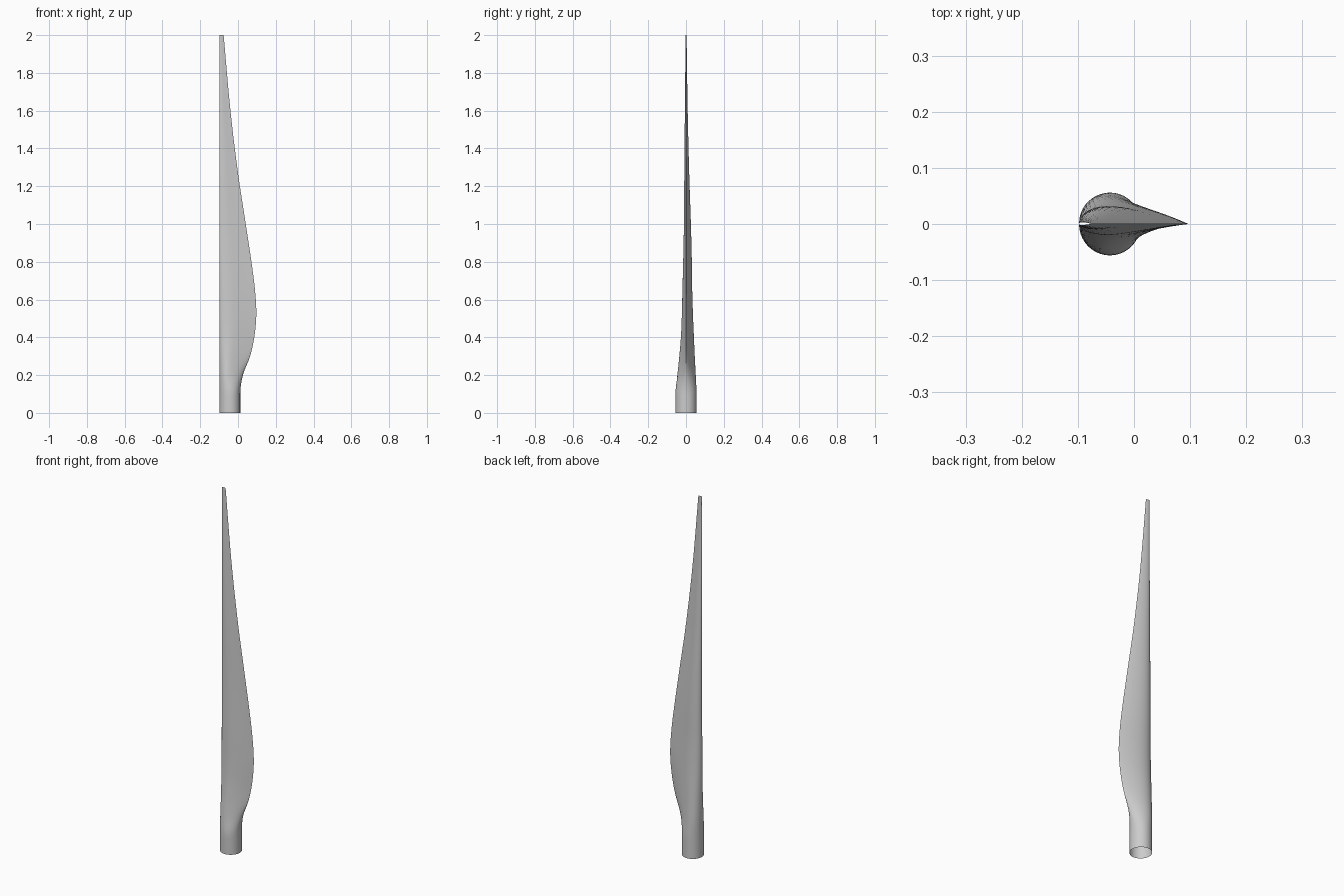
import bpy, bmesh, math

if "Cube" in bpy.data.objects:
    bpy.data.objects.remove(bpy.data.objects["Cube"])

# stations: z, trailing edge x, +y bulge, -y bulge, airfoil blend (0 = round root)
LEAD = -0.098
ST = [(0.0, 0.012, 0.056, 0.056, 0.0),
      (0.1, 0.012, 0.056, 0.056, 0.0),
      (0.2, 0.026, 0.053, 0.048, 0.4),
      (0.3, 0.064, 0.047, 0.036, 0.85),
      (0.4, 0.086, 0.042, 0.027, 1.0),
      (0.52, 0.097, 0.037, 0.022, 1.0),
      (0.65, 0.090, 0.033, 0.019, 1.0),
      (0.8, 0.071, 0.031, 0.015, 1.0),
      (1.0, 0.041, 0.026, 0.011, 1.0),
      (1.27, 0.000, 0.017, 0.009, 1.0),
      (1.6, -0.040, 0.009, 0.006, 1.0),
      (2.0, -0.076, 0.003, 0.002, 1.0)]
HALF, STEPS = 20, 5


def hermite(i, t):
    """Smooth interpolation between stations i and i+1, respecting spacing."""
    a, b = ST[i], ST[i + 1]
    p, n = ST[max(i - 1, 0)], ST[min(i + 2, len(ST) - 1)]
    h = b[0] - a[0]
    out = [a[0] + h * t]
    for k in range(1, 5):
        m0 = (b[k] - p[k]) / (b[0] - p[0]) * h
        m1 = (n[k] - a[k]) / (n[0] - a[0]) * h
        if a[k] == b[k]:
            m0 = m1 = 0
        if i > 0 and p[k] == a[k]:
            m0 = 0
        if i + 2 < len(ST) and n[k] == b[k]:
            m1 = 0
        out.append((2*t**3 - 3*t*t + 1) * a[k] + (t**3 - 2*t*t + t) * m0
                   + (3*t*t - 2*t**3) * b[k] + (t**3 - t*t) * m1)
    return out


def foil(u, lower):
    """Airfoil half thickness, peak 1; the lower side is hollowed toward the rear."""
    y = (0.2969 * math.sqrt(u) - 0.126 * u - 0.3516 * u**2 + 0.2843 * u**3 - 0.1036 * u**4) / 0.1
    return y * (1 - 0.55 * max(0, u - 0.3) / 0.7) if lower else y


def section(z, te, up, lo, w):
    pts = []
    for j in range(2 * HALF):
        a = 2 * math.pi * j / (2 * HALF)
        u = (1 + math.cos(a)) / 2
        lower = j > HALF
        y = (1 - w) * abs(math.sin(a)) + w * foil(u, lower)
        if j in (0, HALF):
            y = 0
        pts.append((LEAD + u * (te - LEAD), -lo * y if lower else up * y, z))
    return pts


# blade skin, open at root and tip
bm = bmesh.new()
rows = [hermite(i, s / STEPS) for i in range(len(ST) - 1) for s in range(STEPS)]
rows.append(list(ST[-1]))
rings = [[bm.verts.new(p) for p in section(*r)] for r in rows]
for r0, r1 in zip(rings, rings[1:]):
    for j in range(2 * HALF):
        k = (j + 1) % (2 * HALF)
        bm.faces.new((r0[j], r0[k], r1[k], r1[j]))
bmesh.ops.recalc_face_normals(bm, faces=bm.faces)
me = bpy.data.meshes.new("turbine_blade")
bm.to_mesh(me)
bm.free()
blade = bpy.data.objects.new("turbine_blade", me)
bpy.context.collection.objects.link(blade)
bpy.context.view_layer.objects.active = blade
blade.select_set(True)
bpy.ops.object.shade_smooth_by_angle(angle=math.radians(40))
